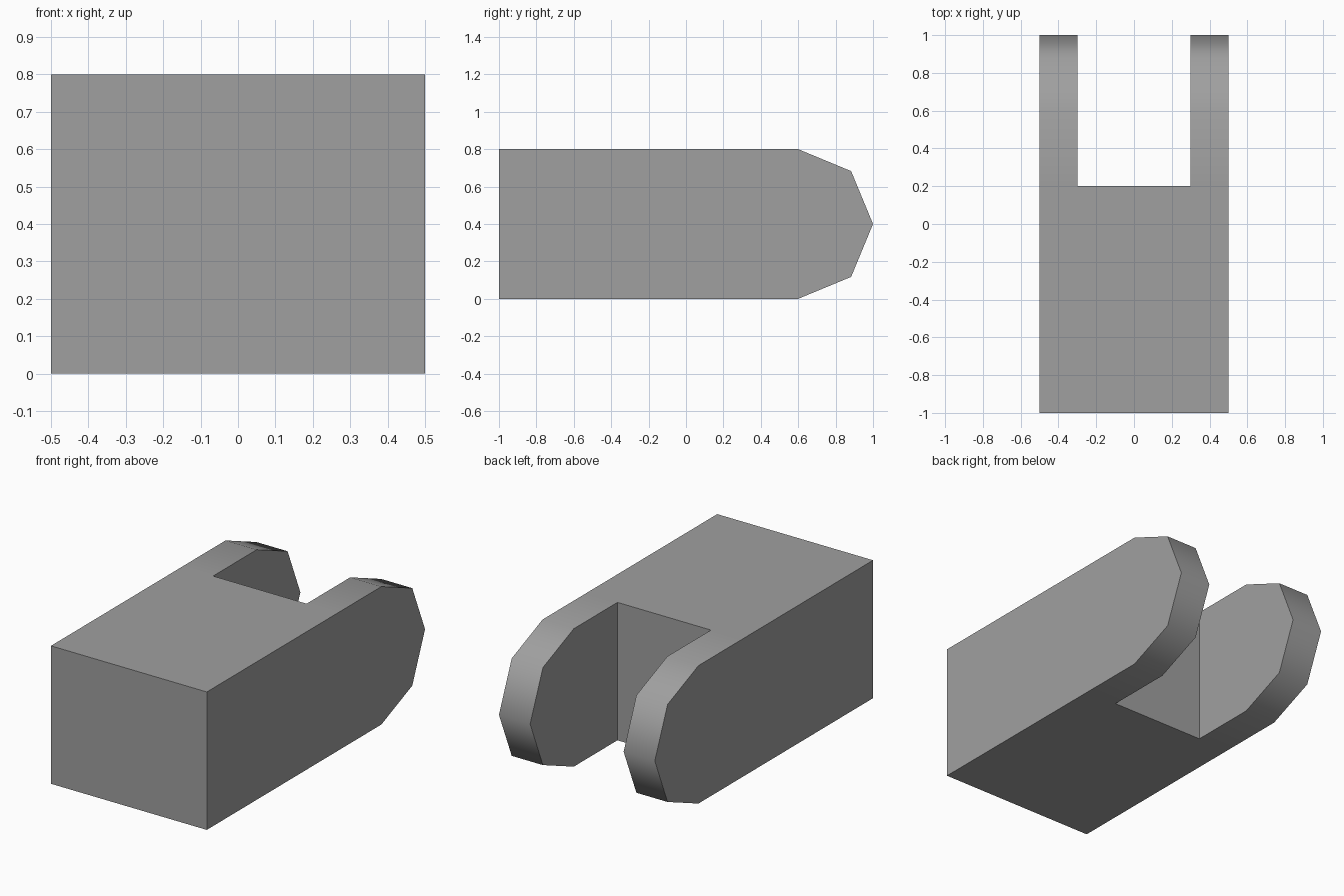
import bpy, bmesh, math

if "Cube" in bpy.data.objects:
    bpy.data.objects.remove(bpy.data.objects["Cube"])

W, SLOT, H = 0.5, 0.3, 0.8       # half width, half slot width, height
FRONT, SLOT_Y, ROUND_Y = -1.0, 0.2, 0.6
R = H / 2

mat = bpy.data.materials.new("mid grey")
mat.diffuse_color = (0.35, 0.35, 0.35, 1)
mat.use_nodes = True
mat.node_tree.nodes["Principled BSDF"].inputs["Base Color"].default_value = mat.diffuse_color

bm = bmesh.new()


def face(points):
    return bm.faces.new([bm.verts.new(p) for p in points])


# solid block: top, bottom, front and slot floor
for z in (0, H):
    face([(-W, FRONT, z), (W, FRONT, z), (W, SLOT_Y, z),
          (SLOT, SLOT_Y, z), (-SLOT, SLOT_Y, z), (-W, SLOT_Y, z)])
for y, x in ((FRONT, W), (SLOT_Y, SLOT)):
    face([(-x, y, 0), (x, y, 0), (x, y, H), (-x, y, H)])

# rounded prong profile, from the slot's top edge round to its bottom edge
arc = [(ROUND_Y + R * math.cos(math.radians(a)), R + R * math.sin(math.radians(a)))
       for a in (90, 45, 0, -45, -90)]
prong = [(SLOT_Y, H)] + arc + [(SLOT_Y, 0)]

# two prongs with their outer walls running the full length
for s in (-1, 1):
    face([(s * SLOT, y, z) for y, z in prong])
    face([(s * W, y, z) for y, z in [(FRONT, H)] + prong + [(FRONT, 0)]])
    for (y0, z0), (y1, z1) in zip(prong, prong[1:]):
        face([(s * SLOT, y0, z0), (s * W, y0, z0), (s * W, y1, z1), (s * SLOT, y1, z1)])

bmesh.ops.remove_doubles(bm, verts=bm.verts[:], dist=1e-4)
bmesh.ops.recalc_face_normals(bm, faces=bm.faces[:])

mesh = bpy.data.meshes.new("forked_block")
bm.to_mesh(mesh)
bm.free()
mesh.materials.append(mat)
block = bpy.data.objects.new("forked_block", mesh)
bpy.context.collection.objects.link(block)

# smooth the rounded ends, keep right-angle edges sharp
bpy.context.view_layer.objects.active = block
block.select_set(True)
bpy.ops.object.shade_smooth_by_angle(angle=math.radians(60))
